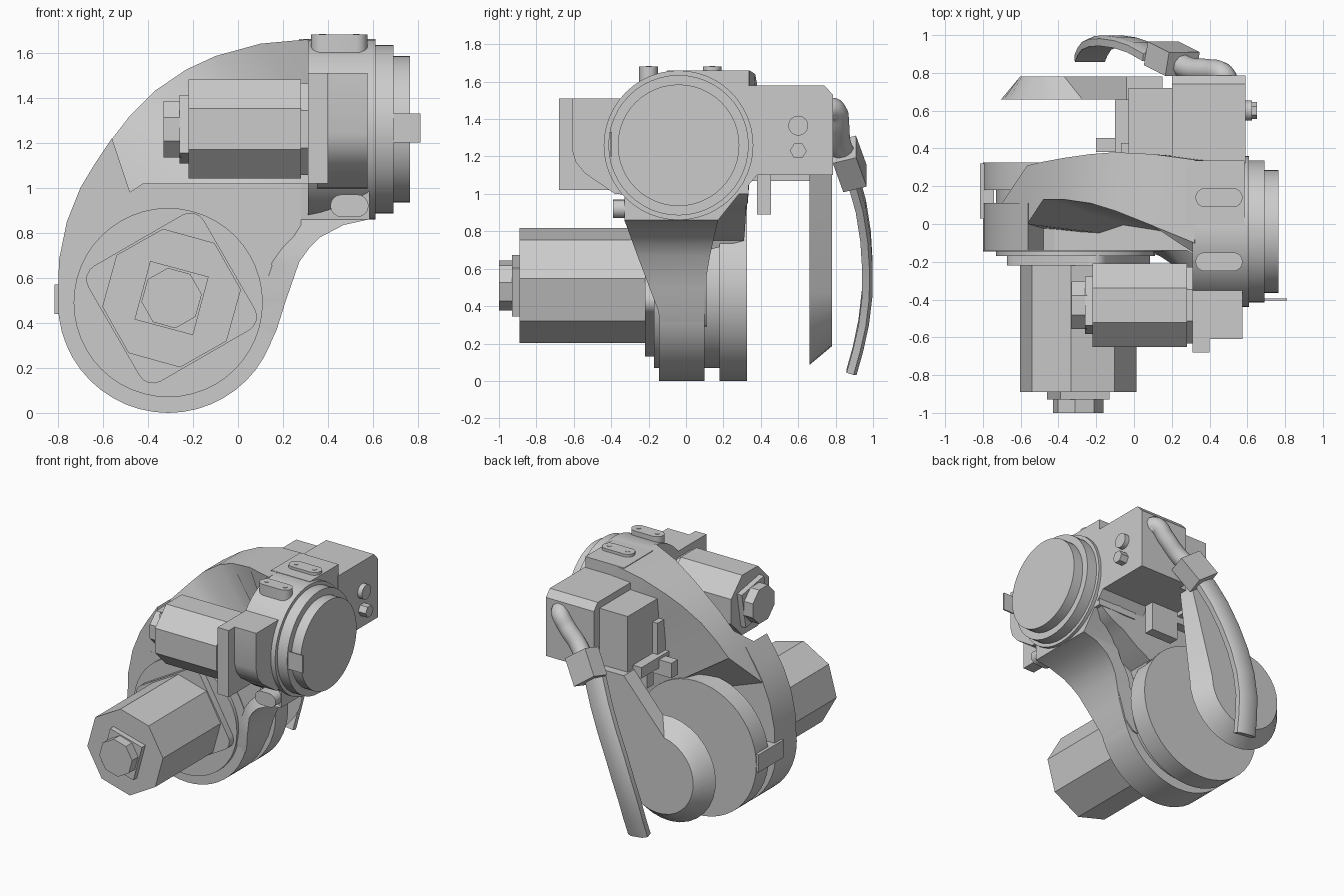
import bpy, bmesh
from math import sin, cos, pi, radians
from mathutils import Vector

if "Cube" in bpy.data.objects:
    bpy.data.objects.remove(bpy.data.objects["Cube"])

grey = bpy.data.materials.new("plain_grey")
grey.use_nodes = True
grey.diffuse_color = (0.6, 0.6, 0.6, 1)
grey.node_tree.nodes["Principled BSDF"].inputs["Base Color"].default_value = (0.6, 0.6, 0.6, 1)


def finish(name, bm, smooth=None):
    bmesh.ops.recalc_face_normals(bm, faces=bm.faces)
    me = bpy.data.meshes.new(name)
    bm.to_mesh(me)
    bm.free()
    ob = bpy.data.objects.new(name, me)
    bpy.context.collection.objects.link(ob)
    me.materials.append(grey)
    if smooth:
        bpy.ops.object.select_all(action="DESELECT")
        bpy.context.view_layer.objects.active = ob
        ob.select_set(True)
        bpy.ops.object.shade_smooth_by_angle(angle=radians(smooth))


def loft(name, loops, smooth=None):
    """Skin matching closed loops of 3D points and cap both ends."""
    bm = bmesh.new()
    rings = [[bm.verts.new(p) for p in loop] for loop in loops]
    n = len(rings[0])
    for a, b in zip(rings, rings[1:]):
        for i in range(n):
            j = (i + 1) % n
            bm.faces.new((a[i], a[j], b[j], b[i]))
    bm.faces.new(rings[0])
    bm.faces.new(rings[-1])
    finish(name, bm, smooth)


def place(axis, u, v, t):
    return {"x": (t, u, v), "y": (u, t, v), "z": (u, v, t)}[axis]


def prism(name, pts, axis, a, b, smooth=None):
    loft(name, [[place(axis, u, v, t) for u, v in pts] for t in (a, b)], smooth)


def ring(c, r, n, phase=0):
    return [(c[0] + r * cos(radians(phase) + 2 * pi * i / n),
             c[1] + r * sin(radians(phase) + 2 * pi * i / n)) for i in range(n)]


def turned(name, c, axis, steps, n=48, phase=0):
    """Stepped round part: steps are (position, radius)."""
    loft(name, [[place(axis, u, v, t) for u, v in ring(c, r, n, phase)]
                for t, r in steps], 30 if n > 12 else None)


def box(name, x, y, z):
    prism(name, [(x[0], y[0]), (x[1], y[0]), (x[1], y[1]), (x[0], y[1])], "z", *z)


def slot(c, half, r):
    """Rounded-end slot outline."""
    return [(c[0] + s * half + r * cos(a), c[1] + r * sin(a))
            for s, turn in ((1, 0), (-1, pi)) for a in [turn - pi / 2 + pi * k / 8 for k in range(9)]]


# Lower joint drum
hub = (-0.31, 0.49)
turned("lower_joint_drum", hub, "y",
       [(-0.17, 0.42), (-0.145, 0.42), (-0.145, 0.49), (0.1, 0.49), (0.1, 0.42),
        (0.18, 0.42), (0.18, 0.49), (0.325, 0.49)])
box("drum_stop", (-0.815, -0.74), (0.03, 0.32), (0.44, 0.57))

# Lower arm with its pointed horn and flat shelf
prism("lower_arm", [(-0.8, 0.5), (-0.795, 0.68), (-0.76, 0.85), (-0.7, 1.0), (-0.64, 1.1), (-0.56, 1.22),
                    (-0.48, 0.98), (-0.42, 1.02), (0.3, 1.02), (0.3, 0.72), (0.27, 0.67), (0.21, 0.5),
                    (0.17, 0.37), (0.1, 0.3), (-0.31, 0.2)], "y", -0.14, 0.11, 30)

# Flared flank between lower arm and upper joint: height, edge, front, back
flank = [(0.3, 0.14, -0.14, 0.1), (0.37, 0.172, -0.147, 0.1), (0.5, 0.213, -0.196, 0.1),
         (0.67, 0.272, -0.26, 0.128), (0.73, 0.315, -0.282, 0.142), (0.78, 0.365, -0.3, 0.153),
         (0.835, 0.47, -0.32, 0.166), (0.86, 0.585, -0.33, 0.172), (1.02, 0.585, -0.33, 0.3)]
loft("arm_flank", [[(min(x - 0.12, 0.28), -0.14, z), (x, yf, z), (x, yb, z), (min(x - 0.12, 0.28), yb, z)]
                   for z, x, yf, yb in flank], 30)

# Upper arm: outer rim point, lower edge point, front/back depth of each
stations = [
    ((-0.7, 0.99), (0.1, 0.7), (0.0, 0.11), (-0.1, 0.12)),
    ((-0.565, 1.21), (0.12, 0.75), (0.0, 0.31), (-0.1, 0.31)),
    ((-0.48, 1.32), (0.24, 0.81), (0.13, 0.33), (-0.1, 0.315)),
    ((-0.37, 1.43), (0.36, 0.89), (0.13, 0.35), (-0.1, 0.32)),
    ((-0.23, 1.525), (0.44, 0.93), (0.11, 0.37), (-0.1, 0.32)),
    ((-0.1, 1.585), (0.5, 0.95), (0.07, 0.38), (-0.12, 0.33)),
    ((0.1, 1.64), (0.56, 1.0), (-0.01, 0.37), (-0.2, 0.33)),
    ((0.32, 1.66), (0.585, 1.2), (-0.1, 0.34), (-0.33, 0.33)),
]
loft("upper_arm", [[(l[0], yl[0], l[1]), (r[0], yr[0], r[1]), (r[0], yr[1], r[1]), (l[0], yl[1], l[1])]
                   for l, r, yl, yr in stations], 30)

# Upper joint
top_hub = (-0.04, 1.26)
turned("upper_joint_flange", top_hub, "x",
       [(0.31, 0.4), (0.61, 0.4), (0.61, 0.375), (0.69, 0.375), (0.69, 0.325), (0.765, 0.325)])
box("upper_joint_block", (0.27, 0.585), (0, 0.335), (1.0, 1.66))
box("flange_tab", (0.57, 0.81), (-0.405, -0.395), (1.2, 1.33))
for label, y in (("front", -0.2), ("back", 0.14)):
    prism(label + "_lifting_pad", slot((0.45, y), 0.075, 0.05), "z", 1.58, 1.68, 30)
    for side in (-1, 1):
        turned(label + "_pad_screw", (0.45 + side * 0.075, y), "z", [(1.67, 0.015), (1.683, 0.015)], 12)
prism("lower_lug", slot((0.495, 0.92), 0.035, 0.05), "y", -0.39, -0.2, 30)

# Upper motor, lying along x
axis_up = (-0.43, 1.26)
turned("upper_motor", axis_up, "x", [(-0.22, 0.238), (0.28, 0.238), (0.28, 0.22), (0.32, 0.22)], 8, 22.5)
turned("upper_motor_cap", axis_up, "x", [(-0.26, 0.185), (-0.2, 0.185)], 4, 35)
turned("upper_motor_connector", axis_up, "x", [(-0.33, 0.135), (-0.25, 0.135)], 8, 22.5)
box("upper_motor_flange", (0.31, 0.4), (-0.68, -0.2), (1.02, 1.51))
prism("upper_gear_housing", [(-0.61, 1.51), (-0.61, 1.24), (-0.59, 1.17), (-0.54, 1.11),
                             (-0.38, 1.0), (-0.1, 0.98), (-0.1, 1.51)], "x", 0.35, 0.575, 30)

# Lower motor, lying along y
axis_low = (-0.295, 0.51)
turned("lower_motor", axis_low, "y", [(-0.89, 0.31), (-0.2, 0.31)], 8, 7)
turned("lower_motor_cap", axis_low, "y", [(-0.93, 0.19), (-0.88, 0.19)], 4, 30)
turned("lower_motor_connector", axis_low, "y", [(-1.0, 0.135), (-0.92, 0.135)], 8, 7)
flange = []
for k in range(4):
    a = radians(75 + 90 * k)
    corner = (axis_low[0] + 0.32 * cos(a), axis_low[1] + 0.32 * sin(a))
    for s in range(-2, 3):
        flange.append((corner[0] + 0.07 * cos(a + s * pi / 8), corner[1] + 0.07 * sin(a + s * pi / 8)))
prism("lower_motor_flange", flange, "y", -0.22, -0.16, 30)

# Rear housing with bolts and brackets
prism("rear_housing", [(0.32, 1.03), (0.38, 1.1), (0.785, 1.1), (0.785, 1.53), (0.74, 1.58), (0.32, 1.58)],
      "x", 0.2, 0.59)
box("rear_side_box", (-0.03, 0.25), (0.3, 0.72), (1.1, 1.53))
box("rear_side_bar", (-0.1, 0), (0.34, 0.66), (1.07, 1.15))
box("rear_side_leaf", (-0.07, 0), (0.34, 0.43), (1.1, 1.38))
box("rear_bracket", (-0.2, 0), (0.38, 0.455), (1.02, 1.13))
box("under_bracket", (0, 0.22), (0.38, 0.455), (0.89, 1.12))
turned("round_bolt", (0.6, 1.365), "x", [(0.58, 0.053), (0.625, 0.053)], 24)
turned("hex_bolt", (0.6, 1.23), "x", [(0.58, 0.045), (0.65, 0.045)], 6)

# Rear support plate: bevelled disc with a neck
disc = (-0.32, 0.47)


def plate_loop(r, y, start):
    arc = [radians(start + (360 - start) * k / 24) for k in range(25)]
    pts = [(disc[0] + r * cos(a), disc[1] + r * sin(a)) for a in arc]
    return [(u, y, v) for u, v in pts + [(0.15, 1.12), (-0.04, 1.12)]]


loft("rear_support_plate", [plate_loop(0.385, 0.66, 83), plate_loop(0.285, 0.78, 100)], 20)

# Supply hose
cu = bpy.data.curves.new("supply_hose", "CURVE")
cu.dimensions = "3D"
cu.bevel_depth = 0.062
cu.bevel_resolution = 3
cu.use_fill_caps = True
cu.resolution_u = 8
path = [(0.5, 0.73, 1.45), (0.47, 0.79, 1.45), (0.4, 0.81, 1.37), (0.3, 0.82, 1.27), (0.2, 0.87, 1.17)]
spline = cu.splines.new("BEZIER")
spline.bezier_points.add(len(path) - 1)
for point, p in zip(spline.bezier_points, path):
    point.co = p
    point.handle_left_type = point.handle_right_type = "AUTO"
cu.materials.append(grey)
bpy.context.collection.objects.link(bpy.data.objects.new("supply_hose", cu))


def band(name, pts, half_wide, half_thick, smooth=None):
    """Bevelled flat bar swept along a path that hangs in the xz plane."""
    pts = [Vector(p) for p in pts]
    loops = []
    for i, p in enumerate(pts):
        along = (pts[min(i + 1, len(pts) - 1)] - pts[max(i - 1, 0)]).normalized()
        wide = Vector((0, 1, 0)).cross(along).normalized()
        thick = along.cross(wide)
        loops.append([p + wide * half_wide * w + thick * half_thick * t for w, t in
                      ((-1, -1), (1, -1), (1, 0.4), (0.6, 1), (-0.6, 1), (-1, 0.4))])
    loft(name, loops, smooth)


band("hanging_strip", [(0.12, 0.89, 1.1), (0.04, 0.935, 0.94), (-0.035, 0.96, 0.78), (-0.105, 0.97, 0.62),
                       (-0.16, 0.968, 0.46), (-0.2, 0.95, 0.31), (-0.22, 0.92, 0.17), (-0.235, 0.885, 0.045)],
     0.08, 0.028, 35)

# Clamp holding the hose
along = Vector((-0.16, 0.08, -0.22)).normalized()
out = along.cross(Vector((1, 0, -0.7))).normalized()
wide = along.cross(out)
mid = Vector((0.2, 0.875, 1.16))
loft("hose_clamp", [[mid + along * t + out * o * 0.065 + wide * w * 0.1
                     for o, w in ((-1, -1), (1, -1), (1, 1), (-1, 1))] for t in (-0.1, 0.1)])
